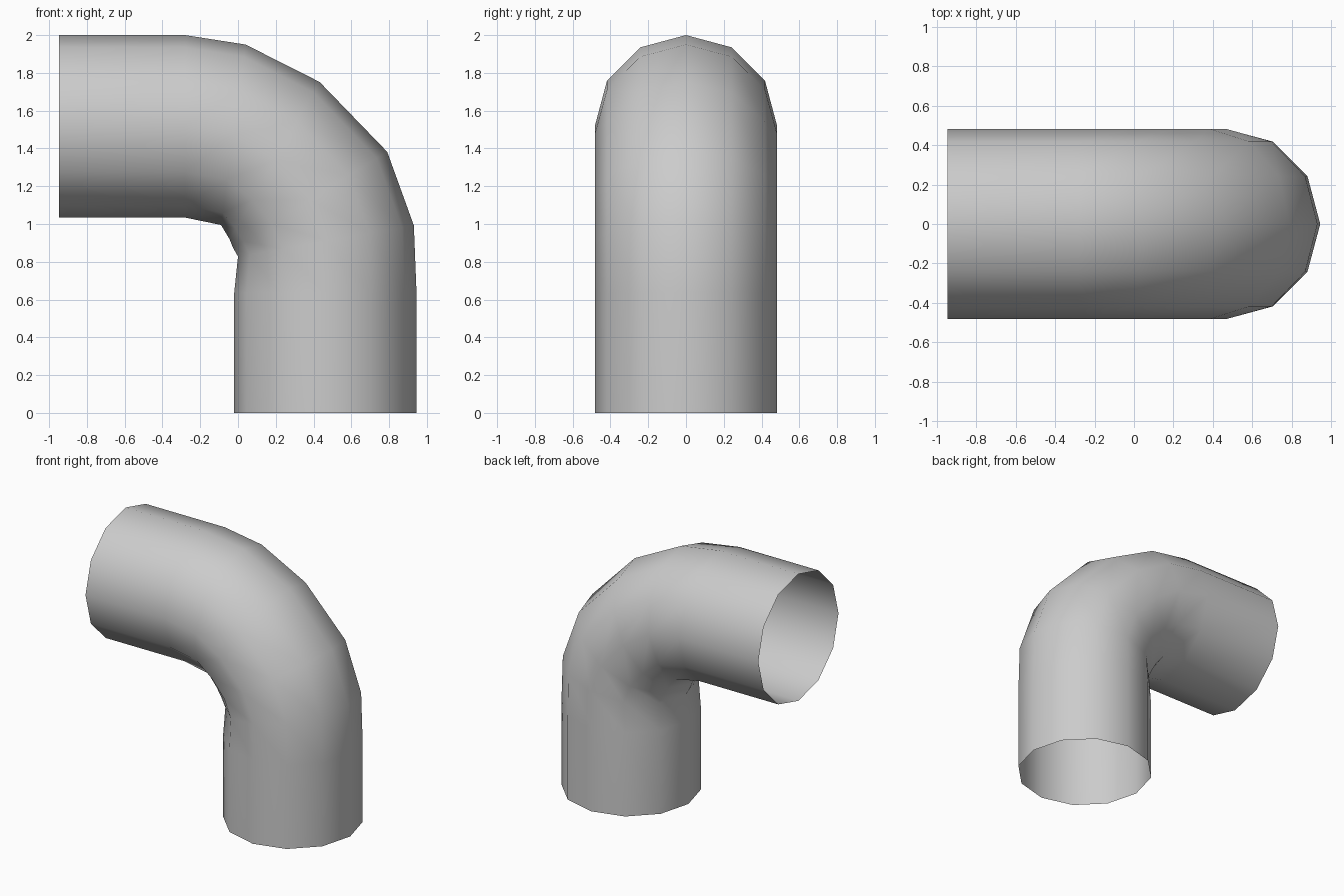
import bpy, bmesh, math
from mathutils import Vector

if "Cube" in bpy.data.objects:
    bpy.data.objects.remove(bpy.data.objects["Cube"])

SIDES, R = 12, 0.483

# outer and inner (x, z) edge of every ring along the elbow
rings = [
    ((-0.947, 2.0), (-0.947, 1.034)),
    ((-0.28, 2.0), (-0.28, 1.034)),
    ((0.04, 1.95), (-0.09, 0.995)),
    ((0.432, 1.752), (-0.045, 0.92)),
    ((0.79, 1.382), (-0.027, 0.875)),
    ((0.931, 0.992), (0.0, 0.828)),
    ((0.945, 0.637), (-0.02, 0.637)),
    ((0.945, 0.0), (-0.02, 0.0)),
]

# open twelve-sided tube
bm = bmesh.new()
loops = []
for (ox, oz), (ix, iz) in rings:
    outer, inner = Vector((ox, 0, oz)), Vector((ix, 0, iz))
    mid, arm = (outer + inner) / 2, (outer - inner) / 2
    loop = []
    for k in range(SIDES):
        a = 2 * math.pi * k / SIDES
        loop.append(bm.verts.new(mid + arm * math.cos(a) + Vector((0, R * math.sin(a), 0))))
    loops.append(loop)
for a, b in zip(loops, loops[1:]):
    for k in range(SIDES):
        n = (k + 1) % SIDES
        bm.faces.new((a[k], b[k], b[n], a[n])).smooth = True

# make the faces point outwards
bm.normal_update()
f = bm.faces[:][0]
if f.normal.z < 0:
    bmesh.ops.reverse_faces(bm, faces=bm.faces[:])

mesh = bpy.data.meshes.new("pipe_elbow")
bm.to_mesh(mesh)
bm.free()
bpy.context.collection.objects.link(bpy.data.objects.new("pipe_elbow", mesh))
